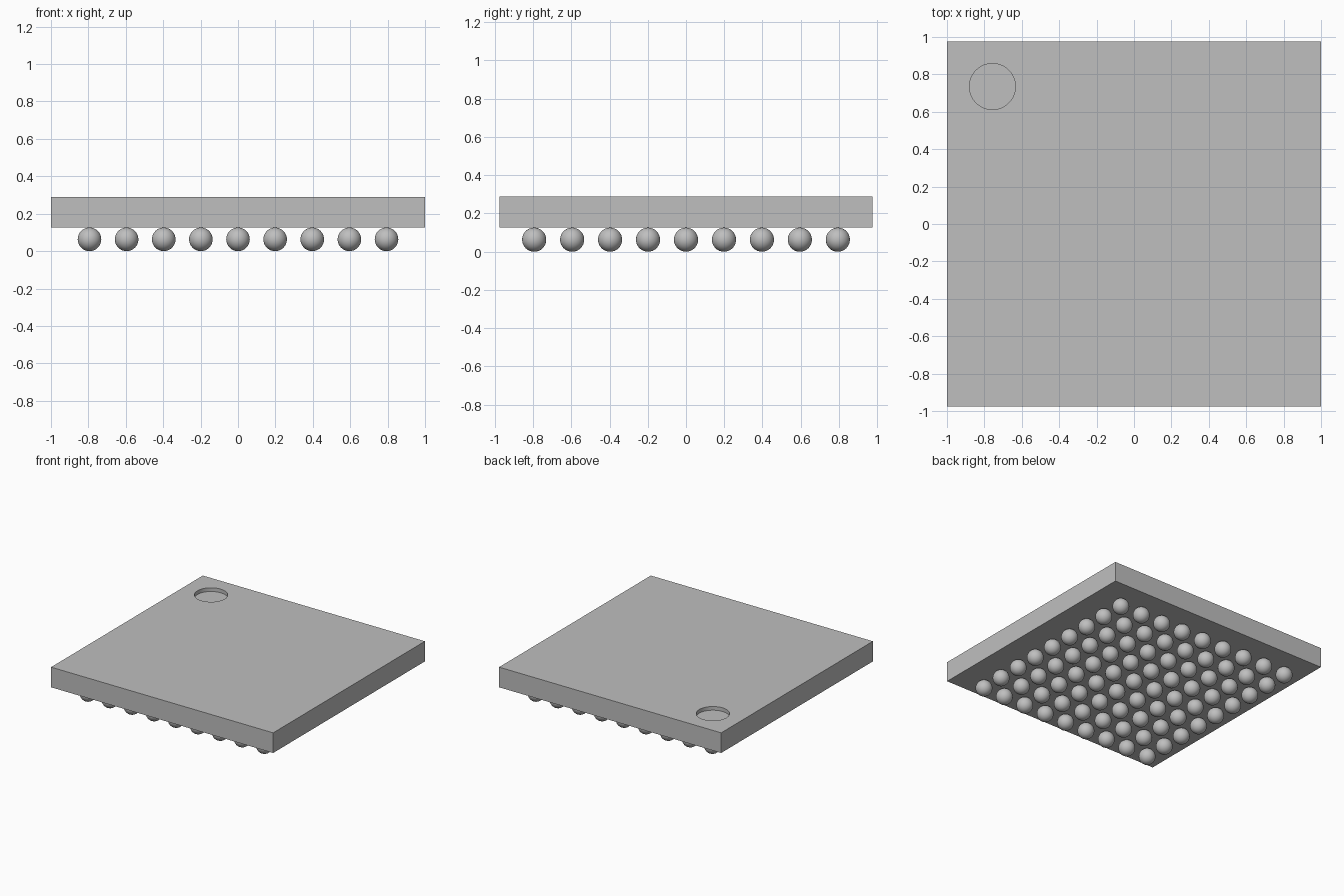
import bpy
import bmesh
import math
from mathutils import Matrix

cube = bpy.data.objects.get("Cube")
if cube:
    bpy.data.objects.remove(cube, do_unlink=True)

grey = bpy.data.materials.new("plain grey")
grey.use_nodes = True
color = (0.52, 0.52, 0.52, 1)
grey.diffuse_color = color
grey.node_tree.nodes["Principled BSDF"].inputs["Base Color"].default_value = color

RADIUS = 0.063
PITCH = 0.1985
COUNT = 9
BOTTOM, TOP = 2 * RADIUS, 0.29
HALF_Y = 0.976


def make_object(name, bm):
    mesh = bpy.data.meshes.new(name)
    bm.to_mesh(mesh)
    bm.free()
    mesh.materials.append(grey)
    obj = bpy.data.objects.new(name, mesh)
    bpy.context.collection.objects.link(obj)
    return obj


# Package body: a flat slab
bm = bmesh.new()
size = Matrix.Diagonal((2, 2 * HALF_Y, TOP - BOTTOM, 1))
bmesh.ops.create_cube(bm, size=1, matrix=Matrix.Translation((0, 0, (TOP + BOTTOM) / 2)) @ size)
body = make_object("package_body", bm)

# Round corner marker, sunk into the top
bm = bmesh.new()
bmesh.ops.create_cone(bm, cap_ends=True, segments=64, radius1=0.123, radius2=0.123,
                      depth=0.06, matrix=Matrix.Translation((-0.757, 0.735, TOP)))
cutter = make_object("marker_cutter", bm)
cutter.hide_render = True
cutter.hide_viewport = True
cut = body.modifiers.new("marker_recess", "BOOLEAN")
cut.operation = "DIFFERENCE"
cut.solver = "EXACT"
cut.object = cutter

# Apply the recess so the cutter can go
bpy.context.view_layer.update()
evaluated = body.evaluated_get(bpy.context.evaluated_depsgraph_get())
body.data = bpy.data.meshes.new_from_object(evaluated)
body.modifiers.clear()
bpy.data.objects.remove(cutter, do_unlink=True)
for face in body.data.polygons:
    face.use_smooth = abs(face.normal.z) < 0.5 and face.area < 0.01

# Sharp rims between the recess wall and the flat faces
bm = bmesh.new()
bm.from_mesh(body.data)
for edge in bm.edges:
    edge.smooth = edge.calc_face_angle(0) < math.radians(30)
bm.to_mesh(body.data)
bm.free()

# Solder balls: a square grid under the body
bm = bmesh.new()
offset = PITCH * (COUNT - 1) / 2
for i in range(COUNT):
    for j in range(COUNT):
        place = Matrix.Translation((i * PITCH - offset, j * PITCH - offset, RADIUS))
        bmesh.ops.create_uvsphere(bm, u_segments=32, v_segments=16, radius=RADIUS, matrix=place)
for face in bm.faces:
    face.smooth = True
make_object("solder_balls", bm)
